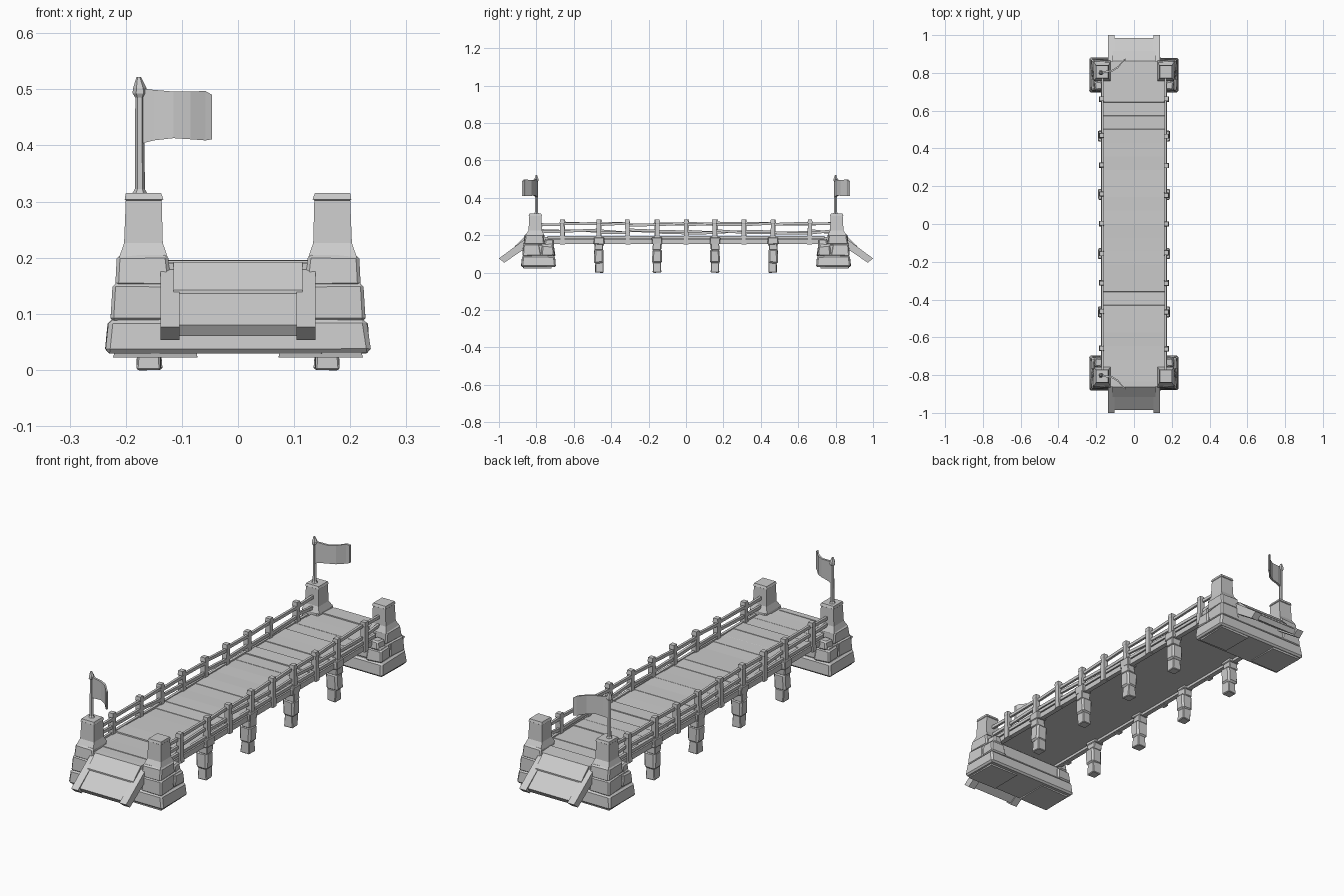
import bpy, bmesh, math, random
from mathutils import Vector

if "Cube" in bpy.data.objects:
    bpy.data.objects.remove(bpy.data.objects["Cube"])

random.seed(4)


def finish(name, bm, mirror=""):
    bmesh.ops.recalc_face_normals(bm, faces=bm.faces)
    me = bpy.data.meshes.new(name)
    bm.to_mesh(me)
    bm.free()
    ob = bpy.data.objects.new(name, me)
    bpy.context.collection.objects.link(ob)
    if mirror:
        m = ob.modifiers.new("mirror", 'MIRROR')
        m.use_axis = ('x' in mirror, 'y' in mirror, False)
        m.use_mirror_merge = False
    return ob


def loft(bm, rings):
    """Skin a list of equal-length point rings and cap both ends."""
    vs = [[bm.verts.new(p) for p in r] for r in rings]
    n = len(vs[0])
    for a, b in zip(vs, vs[1:]):
        for i in range(n):
            bm.faces.new((a[i], a[(i + 1) % n], b[(i + 1) % n], b[i]))
    bm.faces.new(vs[0][::-1])
    bm.faces.new(vs[-1])


def rect(x0, x1, y0, y1, z, j=0.0):
    r = lambda: random.uniform(-j, j)
    return [(x + r(), y + r(), z + r() * .5) for x, y in ((x0, y0), (x1, y0), (x1, y1), (x0, y1))]


def stone(bm, x, y, z, inset=0.0, j=0.004, bevel=0.006):
    """Rough block: chamfered, slightly narrower at the top."""
    tmp = bmesh.new()
    loft(tmp, [rect(*x, *y, z[0], j),
               rect(x[0] + inset, x[1] - inset, y[0] + inset, y[1] - inset, z[1], j)])
    if bevel:
        bmesh.ops.bevel(tmp, geom=tmp.edges[:], offset=bevel, segments=1, affect='EDGES')
    me = bpy.data.meshes.new("tmp")
    tmp.to_mesh(me)
    tmp.free()
    bm.from_mesh(me)
    bpy.data.meshes.remove(me)


def beam(bm, a, b, w, h):
    """Square bar between two points running mainly along y."""
    loft(bm, [[(p[0] + sx * w / 2, p[1], p[2] + sz * h / 2)
               for sx, sz in ((-1, -1), (1, -1), (1, 1), (-1, 1))] for p in (a, b)])


def prism(bm, pts, x0, x1):
    """Extrude a y-z profile along x."""
    loft(bm, [[(x, y, z) for y, z in pts] for x in (x0, x1)])


# Plank deck: one stepped profile, board by board
bm = bmesh.new()
n = 24
step = 1.72 / n
top = []
for i in range(n):
    y = -0.86 + i * step
    z = 0.192 + random.uniform(-0.003, 0.003)
    top += [(y, z), (y + step - 0.0005, z + random.uniform(-0.002, 0.002))]
prism(bm, [(-0.86, 0.165)] + top + [(0.86, 0.165)], -0.163, 0.163)
finish("deck", bm)

# Long side beams under the deck edge
bm = bmesh.new()
beam(bm, (0.165, -0.74, 0.165), (0.165, 0.74, 0.165), 0.022, 0.024)
beam(bm, (0.170, -0.74, 0.190), (0.170, 0.74, 0.190), 0.012, 0.014)
finish("deck_side_beam", bm, "x")

# Stone abutments: foot pads and two full-width courses
bm = bmesh.new()
stone(bm, (-0.235, 0.235), (0.695, 0.882), (0.030, 0.091), 0.004, 0.003, 0.008)
stone(bm, (-0.219, 0.219), (0.708, 0.868), (0.088, 0.153), 0.004, 0.003)
finish("abutment", bm, "y")
bm = bmesh.new()
stone(bm, (0.075, 0.22), (0.72, 0.87), (0.023, 0.036), 0, 0.003, 0)
finish("foot_pad", bm, "xy")

# Corner towers: stacked stones, tapered shoulder, square pillar
bm = bmesh.new()
stone(bm, (0.125, 0.225), (0.775, 0.875), (0.088, 0.153), 0.005)
stone(bm, (0.150, 0.225), (0.700, 0.772), (0.088, 0.145), 0.005)
stone(bm, (0.122, 0.217), (0.755, 0.865), (0.150, 0.204), 0.004)
stone(bm, (0.165, 0.212), (0.705, 0.758), (0.142, 0.180), 0.004)
loft(bm, [rect(0.125, 0.212, 0.758, 0.858, 0.200),
          rect(0.134, 0.203, 0.770, 0.842, 0.226),
          rect(0.136, 0.200, 0.773, 0.838, 0.302),
          rect(0.133, 0.202, 0.770, 0.841, 0.304),
          rect(0.137, 0.200, 0.774, 0.838, 0.315)])
finish("tower", bm, "xy")

# Sloping entry ramps: panel with a lip, plus side stringers
bm = bmesh.new()
prism(bm, [(0.835, 0.192), (0.862, 0.192), (0.915, 0.142), (0.915, 0.136), (0.985, 0.080),
           (0.972, 0.060), (0.835, 0.155)], -0.115, 0.115)
finish("ramp_panel", bm, "y")
bm = bmesh.new()
prism(bm, [(0.84, 0.185), (0.862, 0.178), (1.0, 0.076), (0.972, 0.053), (0.84, 0.143)], 0.104, 0.138)
finish("ramp_stringer", bm, "xy")

# Hanging stone piers, thick at the collar and narrow at the foot
bm = bmesh.new()
for y in (0.155, 0.465):
    for z, hx, hy in (((0.0, 0.055), 0.021, 0.021), ((0.05, 0.125), 0.027, 0.026),
                      ((0.12, 0.158), 0.022, 0.023), ((0.152, 0.188), 0.024, 0.028)):
        c = 0.158 + (0.006 if z[0] > 0.1 else 0)
        stone(bm, (c - hx, c + hx), (y - hy, y + hy), z, 0, 0.003,
              0.008 if 0.04 < z[0] < 0.1 else 0.003)
finish("pier", bm, "xy")

# Railing posts, each slightly crooked
ys = [-0.66, -0.465, -0.31, -0.155, 0, 0.155, 0.31, 0.465, 0.66]
bm = bmesh.new()
for s in (-1, 1):
    for y in ys:
        d = random.uniform(-0.005, 0.005)
        x = s * 0.171
        loft(bm, [rect(x - .013, x + .013, y - .013, y + .013, 0.150),
                  rect(x - .011, x + .011, y + d - .011, y + d + .011, 0.262),
                  rect(x - .013, x + .013, y + d - .013, y + d + .013, 0.266),
                  rect(x - .011, x + .011, y + d - .011, y + d + .011, 0.283)])
finish("railing_posts", bm)

# Two rails each side, tilting unevenly from post to post
bm = bmesh.new()
stops = [-0.775] + ys + [0.775]
for s in (-1, 1):
    for zc, j in ((0.260, 0.006), (0.219, 0.010)):
        for a, b in zip(stops, stops[1:]):
            za, zb = (zc + random.uniform(-j, j) for _ in range(2))
            beam(bm, (s * 0.166, a, za), (s * 0.166, b, zb), 0.011, 0.014)
finish("rails", bm)

# Flag poles with a pointed finial
bm = bmesh.new()
rings = []
for z, r, dx in ((0.310, 0.016, 0), (0.322, 0.009, 0), (0.485, 0.008, 0), (0.493, 0.013, 0),
                 (0.502, 0.012, 0), (0.522, 0.004, -0.002)):
    rings.append([(-0.175 + dx + r * math.cos(k * math.pi / 3),
                   0.80 + r * math.sin(k * math.pi / 3), z) for k in range(6)])
loft(bm, rings)
finish("flag_pole", bm, "y")

# Waving cloth flags, a thin wavy strip swept along x
bm = bmesh.new()
t = 0.005
rings = []
for x, y, z0, z1 in ((-0.178, 0.797, 0.402, 0.502), (-0.150, 0.806, 0.409, 0.499),
                     (-0.115, 0.812, 0.413, 0.496), (-0.085, 0.830, 0.411, 0.496),
                     (-0.058, 0.862, 0.409, 0.497), (-0.046, 0.872, 0.411, 0.490)):
    rings.append([(x, y - t, z0), (x, y + t, z0), (x, y + t, z1), (x, y - t, z1)])
loft(bm, rings)
finish("flag", bm, "y")
